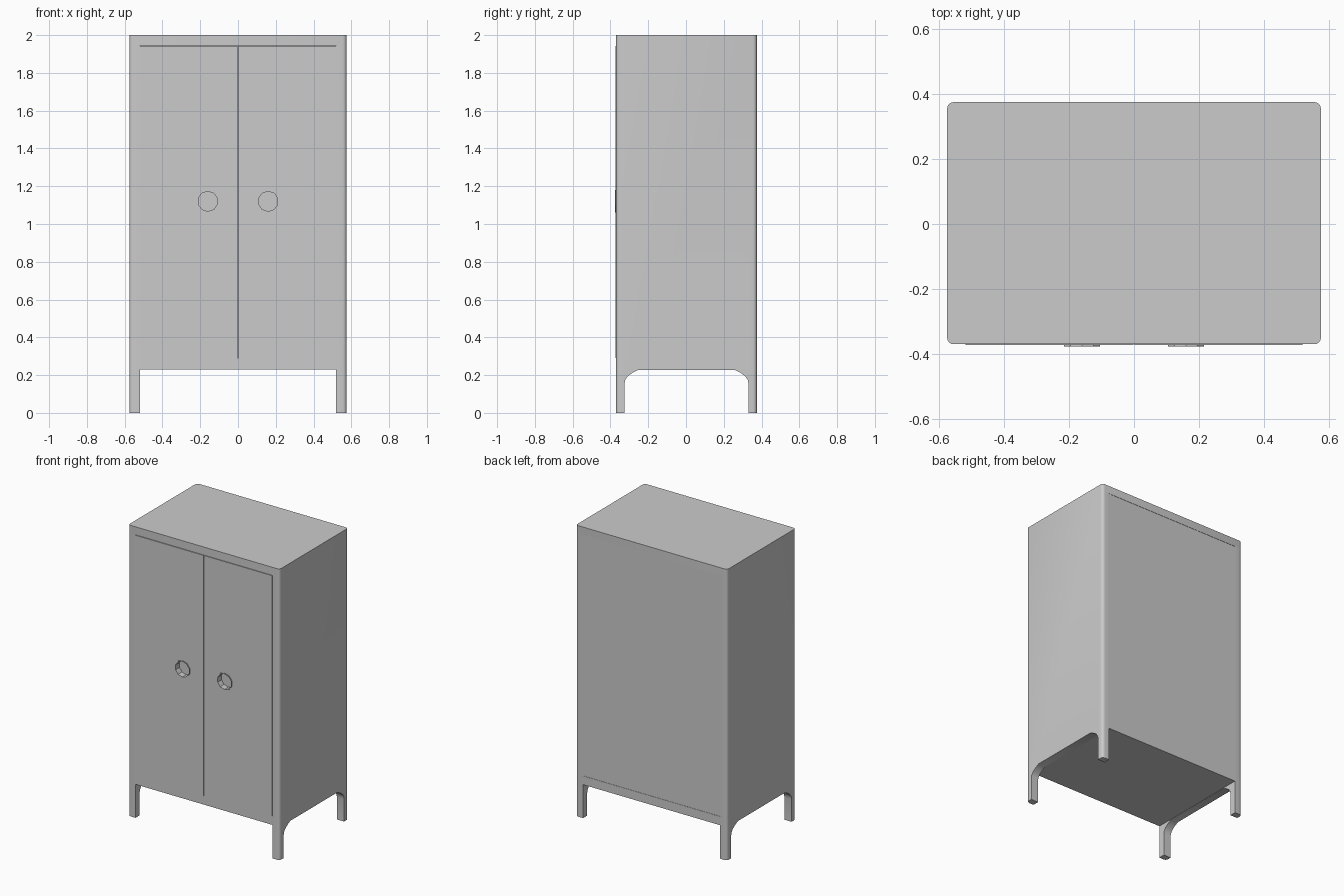
import bpy, bmesh
from math import pi, radians
from mathutils import Matrix

if "Cube" in bpy.data.objects:
    bpy.data.objects.remove(bpy.data.objects["Cube"])

W, FRONT, BACK, H = 0.575, -0.37, 0.375, 2.0
INNER, TOP_Z, RAIL_Z, FLOOR_Z = 0.52, 1.945, 0.29, 0.23


def finish(name, bm, smooth=False):
    bmesh.ops.recalc_face_normals(bm, faces=bm.faces)
    mesh = bpy.data.meshes.new(name)
    bm.to_mesh(mesh)
    bm.free()
    ob = bpy.data.objects.new(name, mesh)
    bpy.context.collection.objects.link(ob)
    if smooth:
        bpy.ops.object.select_all(action='DESELECT')
        ob.select_set(True)
        bpy.context.view_layer.objects.active = ob
        bpy.ops.object.shade_smooth_by_angle(angle=radians(35))
    return ob


def box_bm(x0, x1, y0, y1, z0, z1):
    bm = bmesh.new()
    bmesh.ops.create_cube(bm, size=1)
    for v in bm.verts:
        v.co = (x1 if v.co.x > 0 else x0, y1 if v.co.y > 0 else y0, z1 if v.co.z > 0 else z0)
    return bm


def round_outer_corners(bm):
    # vertical edges on the four outside corners of the cabinet
    def outer(v):
        return abs(abs(v.co.x) - W) < 1e-4 and min(abs(v.co.y - FRONT), abs(v.co.y - BACK)) < 1e-4
    edges = [e for e in bm.edges if all(outer(v) for v in e.verts)
             and abs(e.verts[0].co.z - e.verts[1].co.z) > 0.01
             and abs(e.verts[0].co.y - e.verts[1].co.y) < 1e-4]
    bmesh.ops.bevel(bm, geom=edges, offset=0.02, segments=4, profile=0.5, affect='EDGES')


def disc(name, x, y0, y1, radius):
    bm = bmesh.new()
    m = Matrix.Translation((x, (y0 + y1) / 2, 1.12)) @ Matrix.Rotation(pi / 2, 4, 'X')
    bmesh.ops.create_cone(bm, cap_ends=True, segments=10, radius1=radius, radius2=radius,
                          depth=y1 - y0, matrix=m)
    return finish(name, bm)


def cut(ob, cutter):
    mod = ob.modifiers.new("recess", 'BOOLEAN')
    mod.operation = 'DIFFERENCE'
    mod.solver = 'EXACT'
    mod.object = cutter


# top board
bm = box_bm(-W, W, FRONT, BACK, TOP_Z, H)
round_outer_corners(bm)
finish("top_board", bm, True)

# side panels with the arched cut-out that leaves two legs each
mid = (FRONT + BACK) / 2
half = (BACK - FRONT) / 2
arch = [(0.328, 0), (0.328, 0.155), (0.324, 0.175), (0.31, 0.195), (0.285, 0.213), (0.255, 0.228)]
profile = [(-half, 0)] + [(-y, z) for y, z in arch] + arch[::-1] + [(half, 0), (half, TOP_Z), (-half, TOP_Z)]
for side, s in (("left", -1), ("right", 1)):
    bm = bmesh.new()
    face = bm.faces.new([bm.verts.new((s * INNER, mid + y, z)) for y, z in profile])
    ext = bmesh.ops.extrude_face_region(bm, geom=[face], use_keep_orig=True)
    for v in ext["geom"]:
        if isinstance(v, bmesh.types.BMVert):
            v.co.x = s * W
    round_outer_corners(bm)
    finish(side + "_side_panel", bm, True)

# floor with front and back rails, and back panel
finish("floor_rail", box_bm(-INNER, INNER, FRONT, BACK, FLOOR_Z, RAIL_Z))
finish("back_panel", box_bm(-INNER, INNER, BACK - 0.025, BACK - 0.002, RAIL_Z, TOP_Z))

# doors with recessed round finger pulls
for side, s in (("left", -1), ("right", 1)):
    x0, x1 = sorted((s * 0.0015, s * (INNER - 0.0015)))
    door = finish(side + "_door", box_bm(x0, x1, FRONT - 0.003, FRONT + 0.05,
                                         RAIL_Z + 0.0015, TOP_Z - 0.0015))
    rim = disc(side + "_pull_rim", s * 0.16, FRONT - 0.007, FRONT, 0.059)
    cutter = disc(side + "_pull_cutter", s * 0.16, FRONT - 0.03, FRONT + 0.035, 0.053)
    cutter.hide_render = True
    cutter.hide_viewport = True
    cutter.display_type = 'WIRE'
    cut(door, cutter)
    cut(rim, cutter)
